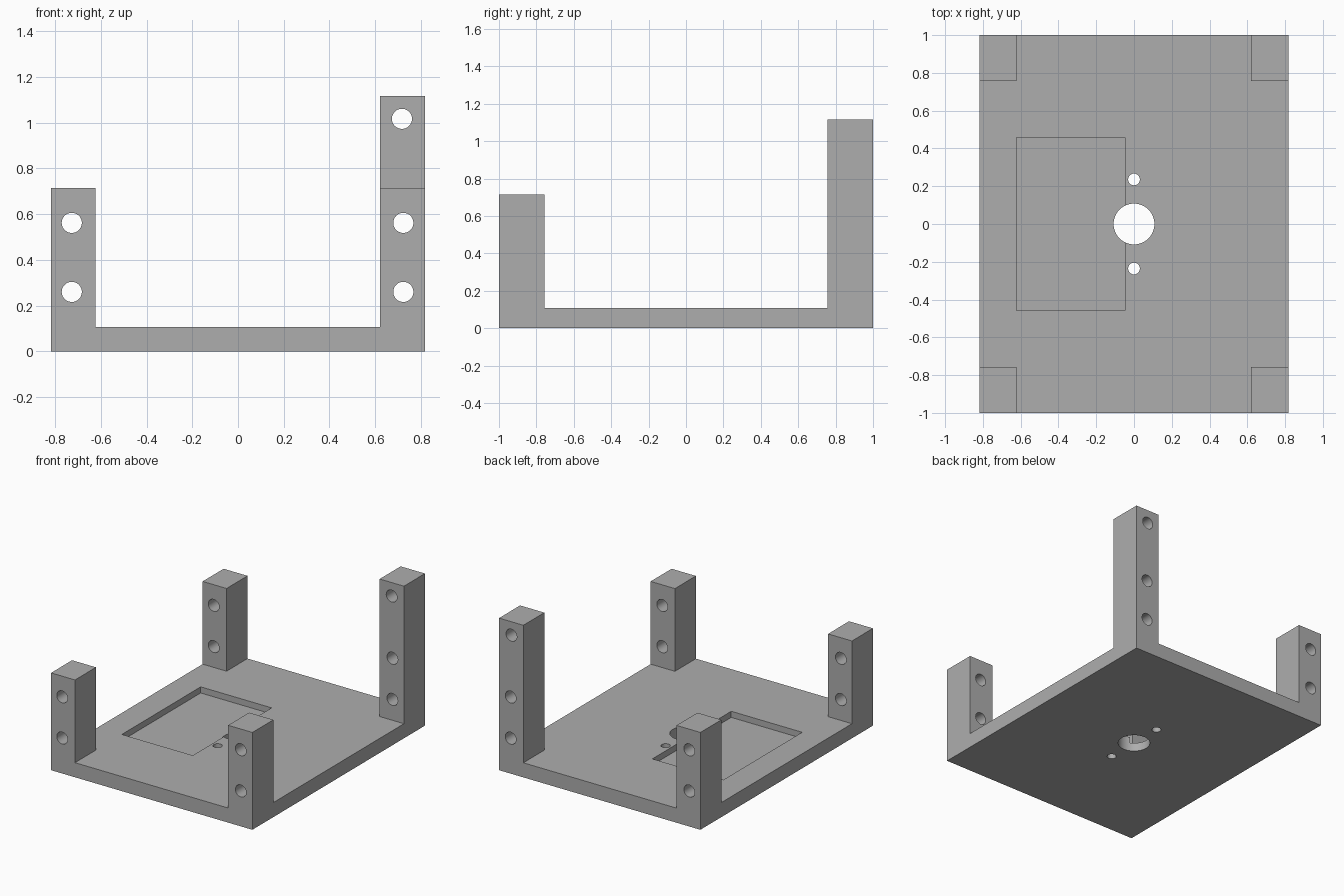
import bpy, bmesh
from math import radians
from mathutils import Vector

cube = bpy.data.objects.get("Cube")
if cube:
    bpy.data.objects.remove(cube, do_unlink=True)

# Single grey plastic
grey = bpy.data.materials.new("grey_plastic")
grey.use_nodes = True
colour = (0.42, 0.42, 0.42, 1)
grey.diffuse_color = colour
grey.node_tree.nodes["Principled BSDF"].inputs["Base Color"].default_value = colour

PLATE_TOP, SHORT, TALL = 0.107, 0.714, 1.116
POCKET_FLOOR = 0.062
XS = (-0.817, -0.623, 0.62, 0.817)
YS = (-1.0, -0.757, 0.757, 1.0)


def extrude_up(bm, faces, top):
    """Extrude faces straight up to height top; return the new caps."""
    geom = bmesh.ops.extrude_face_region(bm, geom=faces)["geom"]
    for v in geom:
        if isinstance(v, bmesh.types.BMVert):
            v.co.z = top
    return [f for f in geom if isinstance(f, bmesh.types.BMFace)]


# Base plate and corner posts as one solid
bm = bmesh.new()
grid = [[bm.verts.new((x, y, 0)) for y in YS] for x in XS]
cells = [bm.faces.new((grid[i][j], grid[i + 1][j], grid[i + 1][j + 1], grid[i][j + 1]))
         for i in range(3) for j in range(3)]
caps = extrude_up(bm, cells, PLATE_TOP)
for cap in caps:
    c = cap.calc_center_median()
    if abs(c.x) > 0.6 and abs(c.y) > 0.7:
        height = TALL if c.x > 0 and c.y > 0 else SHORT
        # Move the cap onto its own raised copy
        extrude_up(bm, [cap], height)
inner = [f for f in bm.faces if all(len(e.link_faces) > 2 for e in f.edges)]
bmesh.ops.delete(bm, geom=inner, context="FACES")
bmesh.ops.recalc_face_normals(bm, faces=bm.faces)
bmesh.ops.dissolve_limit(bm, angle_limit=radians(1), verts=bm.verts, edges=bm.edges)
mesh = bpy.data.meshes.new("mounting_frame")
bm.to_mesh(mesh)
bm.free()
frame = bpy.data.objects.new("mounting_frame", mesh)
bpy.context.collection.objects.link(frame)
mesh.materials.append(grey)


def cut(cutter):
    """Subtract the cutter from the frame and discard it."""
    cutter.hide_render = True
    mod = frame.modifiers.new("cut", "BOOLEAN")
    mod.operation, mod.solver, mod.object = "DIFFERENCE", "EXACT", cutter
    bpy.ops.object.select_all(action="DESELECT")
    frame.select_set(True)
    bpy.context.view_layer.objects.active = frame
    bpy.ops.object.modifier_apply(modifier=mod.name)
    bpy.data.objects.remove(cutter, do_unlink=True)


def drill(location, radius, depth, along_y=False):
    bpy.ops.mesh.primitive_cylinder_add(
        vertices=48, radius=radius, depth=depth, location=location,
        rotation=(radians(90) if along_y else 0, 0, 0))
    cut(bpy.context.object)


# Shallow rectangular pocket in the plate
low, high = Vector((-0.623, -0.457, POCKET_FLOOR)), Vector((-0.047, 0.457, 0.2))
bpy.ops.mesh.primitive_cube_add(size=1, location=(low + high) / 2)
pocket = bpy.context.object
pocket.scale = high - low
cut(pocket)

# Central shaft hole and its two screw holes
drill((0, 0, 0.05), 0.108, 0.4)
for y in (-0.236, 0.236):
    drill((0, y, 0.05), 0.031, 0.4)

# Horizontal screw holes through the posts
for x in (-0.727, 0.723):
    for y in (-0.88, 0.88):
        for z in (0.26, 0.562):
            drill((x, y, z), 0.044, 0.4, True)
drill((0.717, 0.88, 1.017), 0.044, 0.4, True)

# Smooth bores, crisp corners
bpy.ops.object.select_all(action="DESELECT")
frame.select_set(True)
bpy.context.view_layer.objects.active = frame
bpy.ops.object.shade_smooth_by_angle(angle=radians(30))
